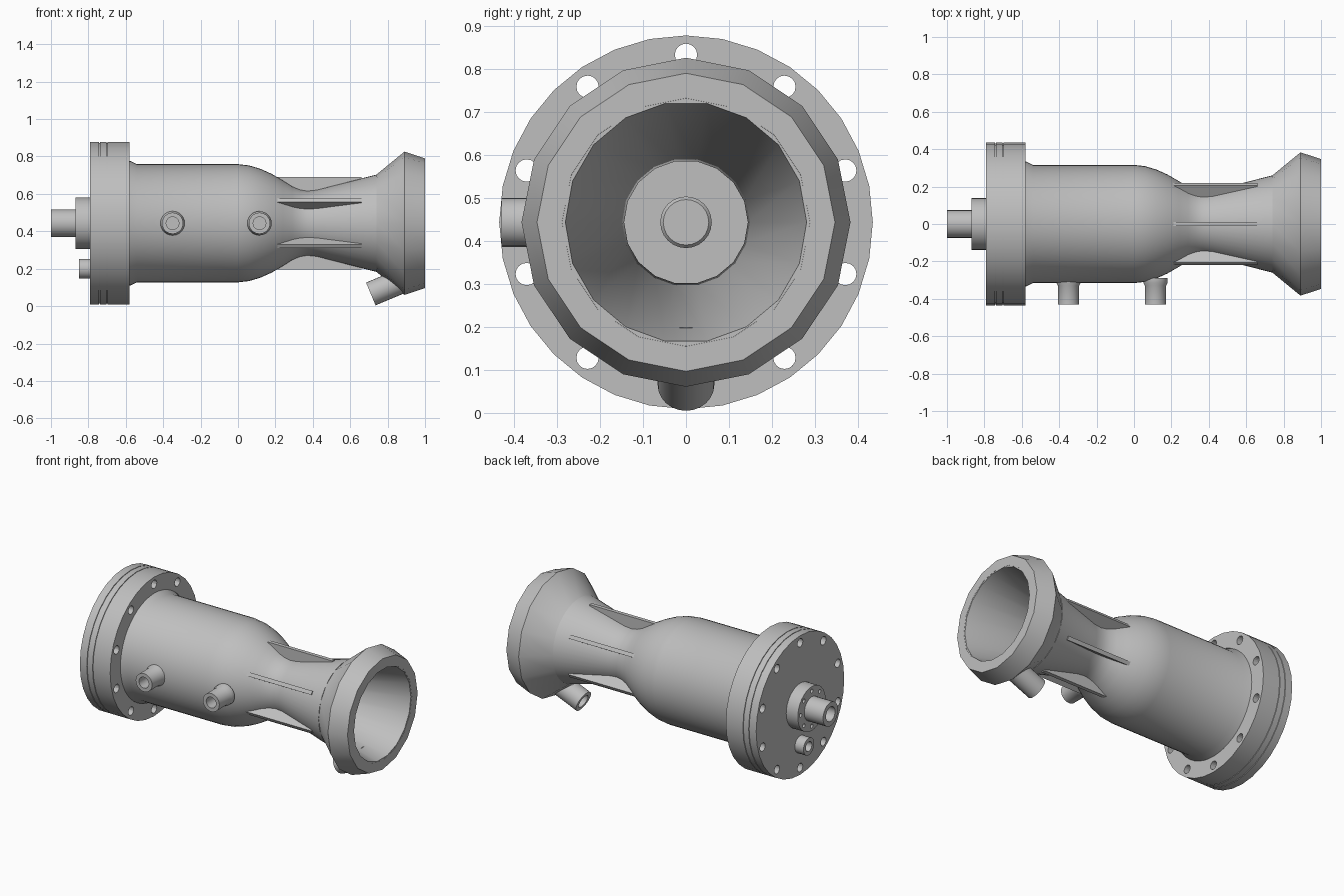
import bpy, bmesh, math
from mathutils import Vector, Matrix

if "Cube" in bpy.data.objects:
    bpy.data.objects.remove(bpy.data.objects["Cube"])

AXIS_Z = 0.443
X = Vector((1, 0, 0))
CENTRE = Vector((0, 0, AXIS_Z))

metal = bpy.data.materials.new("grey_metal")
metal.use_nodes = True
GREY = (0.52, 0.52, 0.52, 1)
metal.diffuse_color = GREY
metal.node_tree.nodes["Principled BSDF"].inputs["Base Color"].default_value = GREY


def finish(name, bm):
    bmesh.ops.recalc_face_normals(bm, faces=bm.faces)
    mesh = bpy.data.meshes.new(name)
    bm.to_mesh(mesh)
    bm.free()
    mesh.materials.append(metal)
    ob = bpy.data.objects.new(name, mesh)
    bpy.context.collection.objects.link(ob)
    return ob


def smooth(ob, degrees=30):
    bpy.ops.object.select_all(action='DESELECT')
    ob.select_set(True)
    bpy.context.view_layer.objects.active = ob
    bpy.ops.object.shade_smooth_by_angle(angle=math.radians(degrees))


def lathe_into(bm, profile, segments, origin, direction):
    """Revolve a closed (distance, radius) profile; radius 0 marks the axis."""
    turn = direction.to_track_quat('Z', 'Y')
    rings = []
    for t, r in profile:
        if r == 0:
            rings.append([bm.verts.new(origin + direction.normalized() * t)] * segments)
            continue
        ring = []
        for i in range(segments):
            a = math.tau * i / segments
            ring.append(bm.verts.new(origin + turn @ Vector((r * math.cos(a), r * math.sin(a), t))))
        rings.append(ring)
    for lower, upper in zip(rings, rings[1:] + rings[:1]):
        for i in range(segments):
            j = (i + 1) % segments
            quad = list(dict.fromkeys((lower[i], lower[j], upper[j], upper[i])))
            if len(quad) > 2:
                bm.faces.new(quad)


def lathe(name, profile, segments=32, origin=CENTRE, direction=X):
    bm = bmesh.new()
    lathe_into(bm, profile, segments, origin, direction)
    ob = finish(name, bm)
    smooth(ob)
    return ob


def drill_circle(ob, count, pitch_radius, hole_radius, start, end):
    """Cut a ring of holes parallel to the main axis."""
    bm = bmesh.new()
    for i in range(count):
        a = math.tau * i / count
        spot = CENTRE + Vector((start, pitch_radius * math.sin(a), pitch_radius * math.cos(a)))
        lathe_into(bm, [(0, 0), (0, hole_radius), (end - start, hole_radius), (end - start, 0)], 16, spot, X)
    cutter = finish("hole_cutter", bm)
    cutter.hide_render = True
    mod = ob.modifiers.new("holes", 'BOOLEAN')
    mod.operation = 'DIFFERENCE'
    mod.solver = 'EXACT'
    mod.object = cutter
    bpy.context.view_layer.objects.active = ob
    bpy.ops.object.modifier_apply(modifier=mod.name)
    bpy.data.objects.remove(cutter)
    smooth(ob)


# Chamber skin with the narrow throat
outer = [(-0.60, 0.335), (-0.575, 0.333), (-0.54, 0.316), (0.0, 0.316), (0.06, 0.309),
         (0.12, 0.291), (0.18, 0.264), (0.24, 0.229), (0.29, 0.197), (0.33, 0.18),
         (0.37, 0.173), (0.42, 0.178), (0.74, 0.26)]
lathe("chamber_skin", outer + [(x, r - 0.01) for x, r in reversed(outer)], 48)

# Inner wall from injector to exit
inner = [(-0.60, 0.285), (0.0, 0.285), (0.1, 0.265), (0.2, 0.218), (0.3, 0.163),
         (0.38, 0.144), (0.999, 0.281)]
lathe("chamber_liner", inner + [(x, r + 0.012) for x, r in reversed(inner)], 18)

# Flared exit rim
lathe("exit_rim", [(0.72, 0.253), (0.74, 0.26), (0.89, 0.383), (1.0, 0.347), (1.0, 0.289), (0.74, 0.24)], 16)

# Bolted flange made of stacked plates with fine seams
flange = [(-0.79, 0), (-0.79, 0.435)]
for seam in (-0.74, -0.70):
    flange += [(seam - 0.002, 0.435), (seam - 0.002, 0.43), (seam + 0.002, 0.43), (seam + 0.002, 0.435)]
flange += [(-0.58, 0.435), (-0.58, 0)]
drill_circle(lathe("flange", flange, 32), 10, 0.39, 0.026, -0.9, -0.5)

# Injector tip inside the chamber
lathe("injector_tip", [(-0.59, 0), (-0.59, 0.06), (-0.46, 0.06), (-0.452, 0.053), (-0.452, 0)], 24)

# Inlet hub and pipes on the back plate
hub = lathe("inlet_hub", [(-0.87, 0), (-0.87, 0.138), (-0.785, 0.138), (-0.785, 0)], 32)
drill_circle(hub, 8, 0.11, 0.012, -0.9, -0.83)


def pipe(name, origin, direction, length, radius, bore, flare=0.0):
    """Open-ended pipe; its mouth is at the origin and its bore is blind."""
    profile = [(0, bore), (0, radius), (length * 0.72, radius), (length * 0.82, radius + flare),
               (length, radius + flare), (length, 0), (length * 0.8, 0), (length * 0.8, bore)]
    return lathe(name, profile, 24, Vector(origin), Vector(direction))


pipe("inlet_pipe", (-1.0, 0, AXIS_Z), (1, 0, 0), 0.14, 0.074, 0.045)
pipe("lower_inlet_pipe", (-0.85, 0, 0.2), (1, 0, 0), 0.07, 0.053, 0.03)

# Two side ports on the front
for label, x in (("rear", -0.35), ("forward", 0.115)):
    pipe(label + "_side_port", (x, -0.43, AXIS_Z), (0, 1, 0), 0.14, 0.057, 0.034, 0.008)

# Slanted coolant pipe under the rim
pipe("coolant_pipe", (0.71, 0, 0.065), (0.92, 0, 0.385), 0.19, 0.066, 0.042)

# Six stiffening fins around the throat
fin_outline = [(0.2, 0.235), (0.29, 0.185), (0.37, 0.162), (0.66, 0.23), (0.66, 0.246), (0.2, 0.246)]
for n in range(6):
    bm = bmesh.new()
    spin = Matrix.Rotation(math.tau * n / 6, 3, 'X')
    sides = [[bm.verts.new(CENTRE + spin @ Vector((x, y, r))) for x, r in fin_outline]
             for y in (-0.012, 0.012)]
    for side in sides:
        bm.faces.new(side)
    for i in range(len(fin_outline)):
        j = (i + 1) % len(fin_outline)
        bm.faces.new((sides[0][i], sides[0][j], sides[1][j], sides[1][i]))
    finish("throat_fin_%d" % (n + 1), bm)
